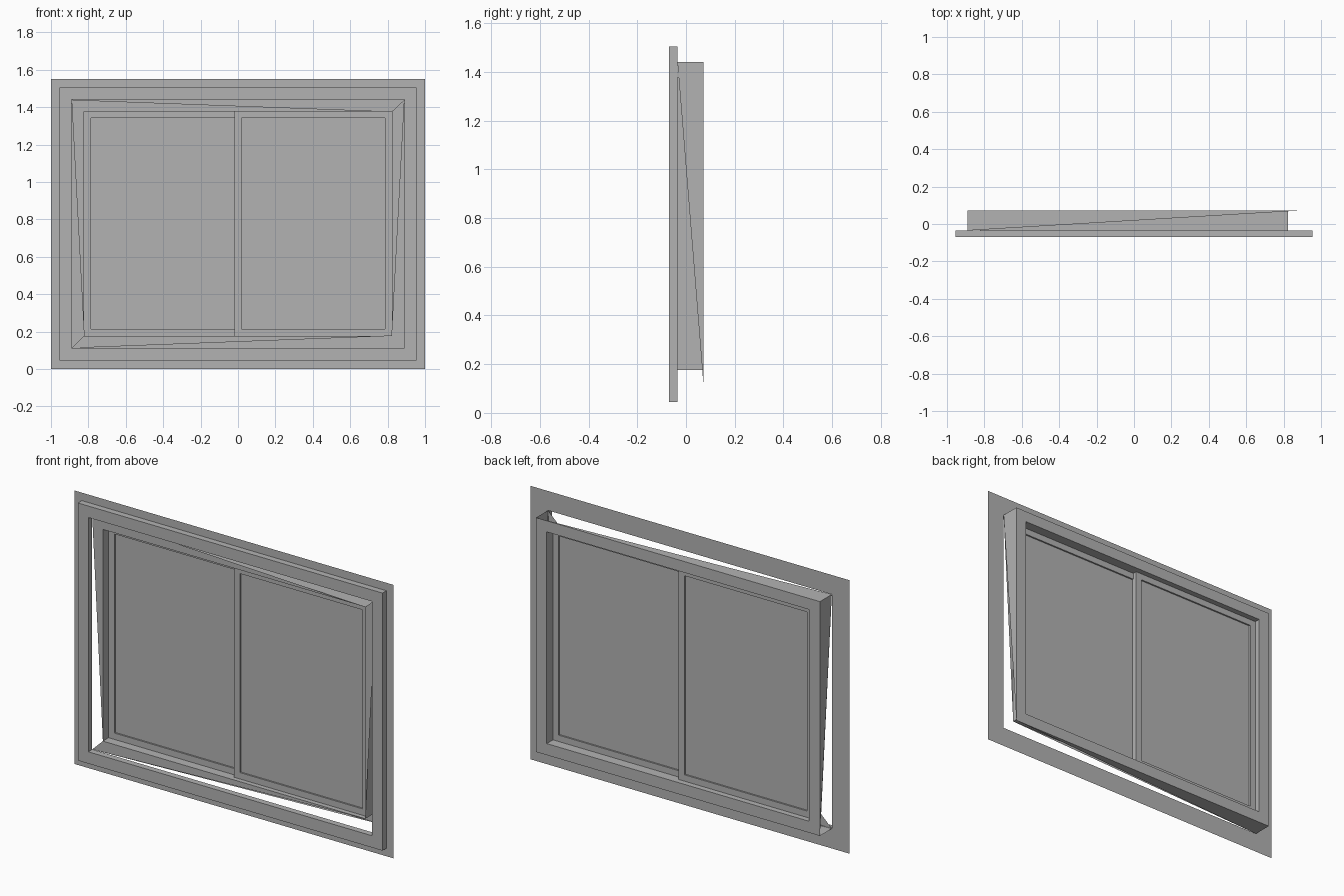
import bpy
import bmesh

cube = bpy.data.objects.get("Cube")
if cube:
    bpy.data.objects.remove(cube, do_unlink=True)

grey = bpy.data.materials.new("plain_grey")
grey.use_nodes = True
COLOR = (0.45, 0.45, 0.45, 1)
grey.diffuse_color = COLOR
grey.node_tree.nodes["Principled BSDF"].inputs["Base Color"].default_value = COLOR

# Shared rectangles: left, right, bottom, top
FLANGE = (-1, 1, 0, 1.55)
CASING = (-0.955, 0.955, 0.045, 1.505)
OPENING = (-0.89, 0.89, 0.112, 1.44)
REVEAL = (-0.823, 0.823, 0.177, 1.377)
WALL_Y, FRONT_Y, BACK_Y = -0.035, -0.07, 0.072


def loop(bm, rect, y):
    """Four corners: bottom left, bottom right, top right, top left."""
    l, r, b, t = rect
    return [bm.verts.new((x, y, z)) for x, z in ((l, b), (r, b), (r, t), (l, t))]


def bridge(bm, a, b):
    for i in range(4):
        j = (i + 1) % 4
        bm.faces.new((a[i], a[j], b[j], b[i]))


def finish(bm, name):
    bmesh.ops.recalc_face_normals(bm, faces=bm.faces)
    mesh = bpy.data.meshes.new(name)
    bm.to_mesh(mesh)
    bm.free()
    mesh.materials.append(grey)
    obj = bpy.data.objects.new(name, mesh)
    bpy.context.collection.objects.link(obj)
    return obj


def ring(name, loops, closed=False):
    """Skin a chain of rectangles given as (rect, y)."""
    bm = bmesh.new()
    chain = [loop(bm, rect, y) for rect, y in loops]
    for a, b in zip(chain, chain[1:]):
        bridge(bm, a, b)
    if closed:
        bridge(bm, chain[-1], chain[0])
    return finish(bm, name)


# Thin wall flange and the raised casing in front of it
ring("wall_flange", [(FLANGE, WALL_Y), (OPENING, WALL_Y)])
ring("casing", [(CASING, WALL_Y), (CASING, FRONT_Y),
                (OPENING, FRONT_Y), (OPENING, WALL_Y)])

# Window frame: whole back and reveal, half-open front and outer walls
bm = bmesh.new()
outer_front, inner_front = loop(bm, OPENING, WALL_Y), loop(bm, REVEAL, WALL_Y)
outer_back, inner_back = loop(bm, OPENING, BACK_Y), loop(bm, REVEAL, BACK_Y)
bridge(bm, outer_back, inner_back)
bridge(bm, inner_back, inner_front)
BL, BR, TR, TL = range(4)
for start, end in ((BL, BR), (TR, BR), (TL, TR), (TL, BL)):
    bm.faces.new((outer_front[start], inner_front[start], inner_front[end]))
    bm.faces.new((outer_front[start], outer_back[start], outer_back[end]))
finish(bm, "window_frame")


# Two sliding sashes, each with a recessed pane
def sash(side, left, right, y0, y1):
    l, r, b, t = REVEAL
    rail = 0.036
    outer = (left, right, b, t)
    inner = (left + rail, right - rail, b + rail, t - rail)
    ring(side + "_sash", [(outer, y0), (inner, y0), (inner, y1), (outer, y1)], True)
    mid = (y0 + y1) / 2
    bm = bmesh.new()
    front, back = loop(bm, inner, mid - 0.003), loop(bm, inner, mid + 0.003)
    bm.faces.new(front)
    bm.faces.new(back)
    bridge(bm, front, back)
    finish(bm, side + "_pane")


sash("right_side", REVEAL[0], 0.018, 0.016, 0.04)
sash("left_side", -0.018, REVEAL[1], -0.008, 0.016)
